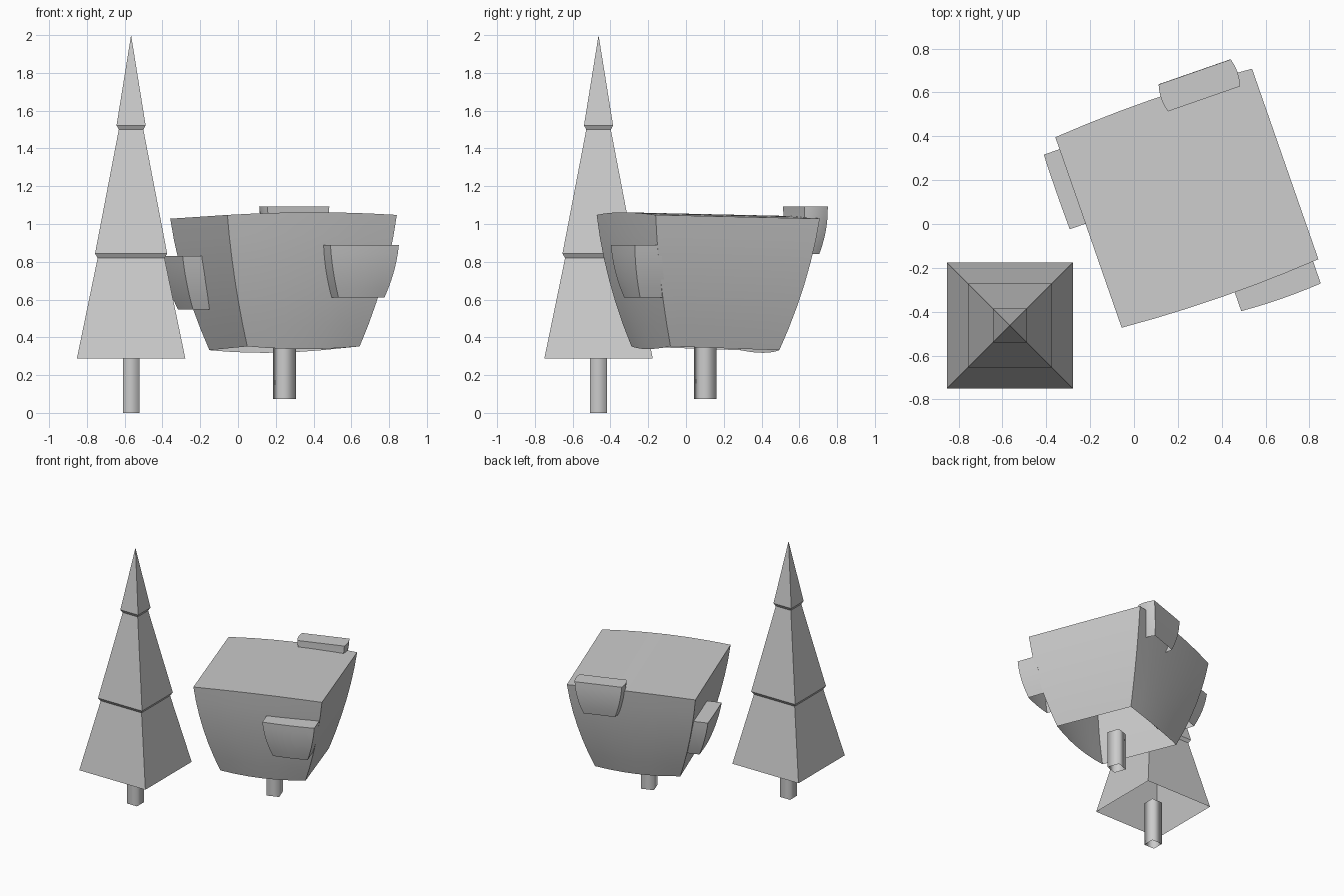
import bpy, bmesh
from math import radians
from mathutils import Matrix, Vector

if "Cube" in bpy.data.objects:
    bpy.data.objects.remove(bpy.data.objects["Cube"])

BODY = Matrix.Translation((0.243, 0.112, 0)) @ Matrix.Rotation(radians(19.2), 4, 'Z')


def finish(name, bm, smooth=None):
    me = bpy.data.meshes.new(name)
    bm.to_mesh(me)
    bm.free()
    ob = bpy.data.objects.new(name, me)
    bpy.context.collection.objects.link(ob)
    if smooth:
        bpy.ops.object.select_all(action='DESELECT')
        ob.select_set(True)
        bpy.context.view_layer.objects.active = ob
        bpy.ops.object.shade_smooth_by_angle(angle=radians(smooth))
    return ob


def square_stack(name, profile, matrix, smooth=None):
    """Open stack of square rings given as (half width, z)."""
    bm = bmesh.new()
    rings = []
    for h, z in profile:
        rings.append([bm.verts.new(matrix @ Vector((sx * h, sy * h, z)))
                      for sx, sy in ((-1, -1), (1, -1), (1, 1), (-1, 1))])
    for a, b in zip(rings, rings[1:]):
        for i in range(4):
            j = (i + 1) % 4
            bm.faces.new((a[i], a[j], b[j], b[i]))
    bmesh.ops.remove_doubles(bm, verts=bm.verts, dist=1e-5)
    return finish(name, bm, smooth)


def shaped_box(name, fn, matrix=BODY, cuts=5):
    """Cube without a bottom, points (u, v in -1..1, t in 0..1) moved by fn."""
    bm = bmesh.new()
    bmesh.ops.create_cube(bm, size=2)
    bm.normal_update()
    bottom = [f for f in bm.faces if f.normal.z < -0.9]
    bmesh.ops.delete(bm, geom=bottom, context='FACES')
    bmesh.ops.subdivide_edges(bm, edges=bm.edges, cuts=cuts, use_grid_fill=True)
    for vert in bm.verts:
        u, v, w = vert.co
        vert.co = matrix @ Vector(fn(u, v, (w + 1) / 2))
    return finish(name, bm, 30)


def lerp(a, b, t):
    return a + (b - a) * t


# Pointed tree: three stacked open pyramids and a trunk
PINE = Matrix.Translation((-0.566, -0.463, 0))
square_stack("pointed_foliage",
             [(0.287, 0.288), (0.177, 0.82), (0.191, 0.843), (0.065, 1.5),
              (0.077, 1.522), (0.0, 2.0)], PINE)
square_stack("pointed_tree_trunk", [(0.044, 0), (0.044, 0.34)], PINE, 100)


# Bushy tree: swollen tapered block, slightly tilted, open below
def crown(u, v, t):
    bulge = 0.02 * 4 * t * (1 - t)
    arch = 1 - u * u
    x = u * (lerp(0.315, 0.475, t) + bulge)
    y = v * (lerp(0.305, 0.46, t) + bulge + 0.018 * arch) + lerp(-0.01, 0.006, t)
    z = lerp(0.342, 1.038, t) - 0.01 * v + lerp(-0.014, 0.014, t) * arch
    return x, y, z


shaped_box("bushy_crown", crown)
square_stack("bushy_tree_trunk", [(0.047, 0.073), (0.047, 0.36)],
             BODY @ Matrix.Translation((0, -0.01, 0)), 100)


# Leaf clumps on the crown sides
def clump(name, turn, mid, half, z0, z1, out0, out1, depth, face_arch, end_arch):
    """turn: side of the crown; mid: sideways offset; out: distance of outer face."""
    def fn(u, v, t):
        k = 4 * t * (1 - t)
        x = mid + u * (half * lerp(0.67, 1, t) + 0.01 * k + end_arch * (1 - v * v))
        y = -lerp(out0, out1, t) - 0.01 * k - face_arch * (1 - u * u)
        y += (v + 1) / 2 * depth
        return x, y, lerp(z0, z1, t)
    shaped_box(name, fn, BODY @ Matrix.Rotation(radians(turn), 4, 'Z'))


clump("front_clump", 0, 0.257, 0.192, 0.61, 0.89, 0.51, 0.562, 0.15, 0.007, 0)
clump("left_clump", -90, -0.228, 0.18, 0.547, 0.83, 0.472, 0.551, 0.15, 0.002, 0)
clump("back_clump", 180, -0.223, 0.174, 0.84, 1.093, 0.51, 0.538, 0.13, 0, 0.01)
